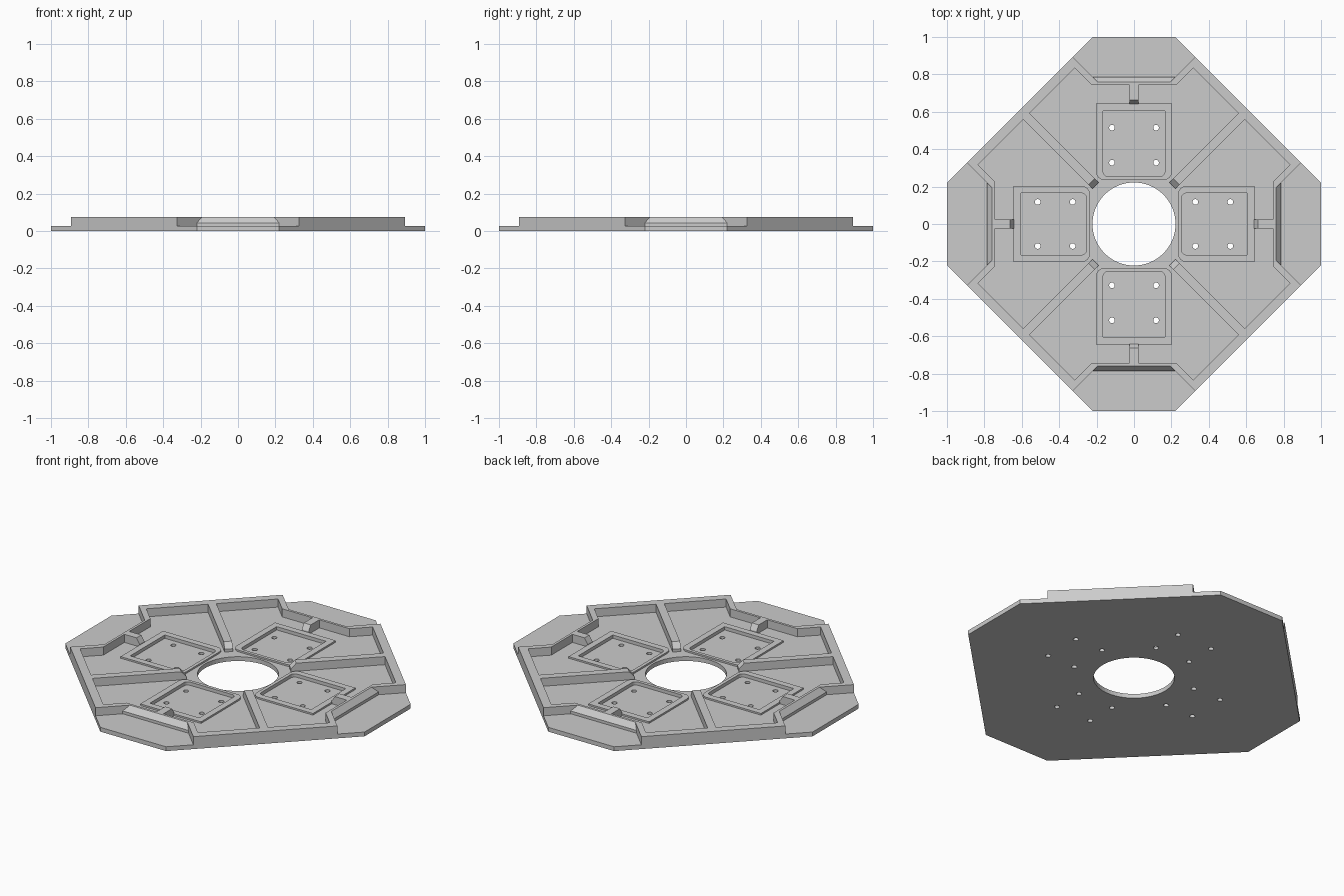
import bpy, bmesh
from math import pi, cos, sin
from mathutils import Matrix, Vector

if "Cube" in bpy.data.objects:
    bpy.data.objects.remove(bpy.data.objects["Cube"])

FLOOR, STEP, TOP, RECESS = 0.026, 0.043, 0.075, 0.016
QUARTERS = [k * pi / 2 for k in range(4)]

grey = bpy.data.materials.new("light_grey")
grey.use_nodes = True
grey.diffuse_color = (0.6, 0.6, 0.6, 1)
grey.node_tree.nodes["Principled BSDF"].inputs["Base Color"].default_value = (0.6, 0.6, 0.6, 1)


def spin(points, angle):
    return [Matrix.Rotation(angle, 2) @ Vector(p) for p in points]


def loft(bm, loops, closed=False):
    """Join matching loops of 3D points; cap the ends or close into a ring."""
    rows = [[bm.verts.new(p) for p in loop] for loop in loops]
    n = len(rows[0])
    pairs = list(zip(rows, rows[1:])) + ([(rows[-1], rows[0])] if closed else [])
    for a, b in pairs:
        for i in range(n):
            j = (i + 1) % n
            bm.faces.new((a[i], a[j], b[j], b[i]))
    if not closed:
        bm.faces.new(rows[0][::-1])
        bm.faces.new(rows[-1])


def level(points, z):
    return [(p[0], p[1], z) for p in points]


def prism(bm, points, z0, z1):
    loft(bm, [level(points, z0), level(points, z1)])


def finish(bm, name):
    bmesh.ops.recalc_face_normals(bm, faces=bm.faces)
    mesh = bpy.data.meshes.new(name)
    bm.to_mesh(mesh)
    bm.free()
    obj = bpy.data.objects.new(name, mesh)
    bpy.context.collection.objects.link(obj)
    mesh.materials.append(grey)
    return obj


def circle(x, y, r, n):
    return [(x + r * cos(2 * pi * i / n), y + r * sin(2 * pi * i / n)) for i in range(n)]


def pad_outline(half, near, far, r):
    """Rectangle whose two corners nearest the centre are rounded."""
    pts = [(half, far), (-half, far)]
    for cx, start in ((r - half, pi), (half - r, 1.5 * pi)):
        for i in range(7):
            a = start + i * pi / 12
            pts.append((cx + r * cos(a), near + r + r * sin(a)))
    return pts


# Cutters: centre bore, pad recesses and screw holes
def cutter(name, build):
    bm = bmesh.new()
    build(bm)
    obj = finish(bm, name)
    obj.hide_render = True
    obj.hide_set(True)
    return obj


def build_bore(bm):
    prism(bm, circle(0, 0, 0.222, 64), -0.1, 0.2)


def build_recesses(bm):
    for a in QUARTERS:
        prism(bm, spin(pad_outline(0.165, 0.255, 0.605, 0.025), a), RECESS, 0.2)


def build_screws(bm):
    for a in QUARTERS:
        for x in (-0.118, 0.118):
            for y in (0.328, 0.515):
                prism(bm, spin(circle(x, y, 0.015, 16), a), -0.1, 0.1)


bore = cutter("bore_cutter", build_bore)
recesses = cutter("recess_cutter", build_recesses)
screws = cutter("screw_cutter", build_screws)


def cut(obj, *tools):
    for tool in tools:
        mod = obj.modifiers.new(tool.name, 'BOOLEAN')
        mod.operation = 'DIFFERENCE'
        mod.solver = 'EXACT'
        mod.object = tool


# Octagonal base plate
bm = bmesh.new()
outline = [p for a in QUARTERS for p in spin([(0.22, 1), (-0.22, 1)], a)]
prism(bm, outline, 0, FLOOR)
base = finish(bm, "base_plate")
cut(base, bore, recesses, screws)

# Low raised frames round the four recessed pads
for i, a in enumerate(QUARTERS):
    bm = bmesh.new()
    prism(bm, spin(pad_outline(0.203, 0.235, 0.643, 0.045), a), FLOOR - 0.004, FLOOR + 0.01)
    frame = finish(bm, f"pad_frame_{i + 1}")
    cut(frame, bore, recesses)


# Perimeter wall, with the outer top edge bevelled at the four notches
def ring(corner, inner):
    (cx, cy), (nx, ny) = corner, inner
    return [p for a in QUARTERS
            for p in spin([(cx, cy), (nx, ny), (-nx, ny), (-cx, cy)], a)]


outer_low = ring((0.327, 0.893), (0.22, 0.786))
outer_top = ring((0.327, 0.893), (0.192, 0.758))
inside = ring((0.316, 0.834), (0.225, 0.743))
bm = bmesh.new()
loft(bm, [level(outer_low, FLOOR), level(outer_low, STEP), level(outer_top, TOP),
          level(inside, TOP), level(inside, FLOOR)], closed=True)
finish(bm, "perimeter_wall")


# Ribs with bevelled inner ends: long diagonal ones and short stubs
def rib(name, angle, start, end, run):
    profile = [(start, FLOOR), (start, STEP), (start + run, TOP), (end, TOP), (end, FLOOR)]
    bm = bmesh.new()
    loft(bm, [[(s, r, z) for r, z in profile] for s in (-0.023, 0.023)])
    bm.transform(Matrix.Rotation(angle, 4, 'Z'))
    finish(bm, name)


for i, a in enumerate(QUARTERS):
    rib(f"diagonal_rib_{i + 1}", a + pi / 4, 0.29, 0.815, 0.03)
    rib(f"wall_stub_{i + 1}", a, 0.642, 0.745, 0.02)
